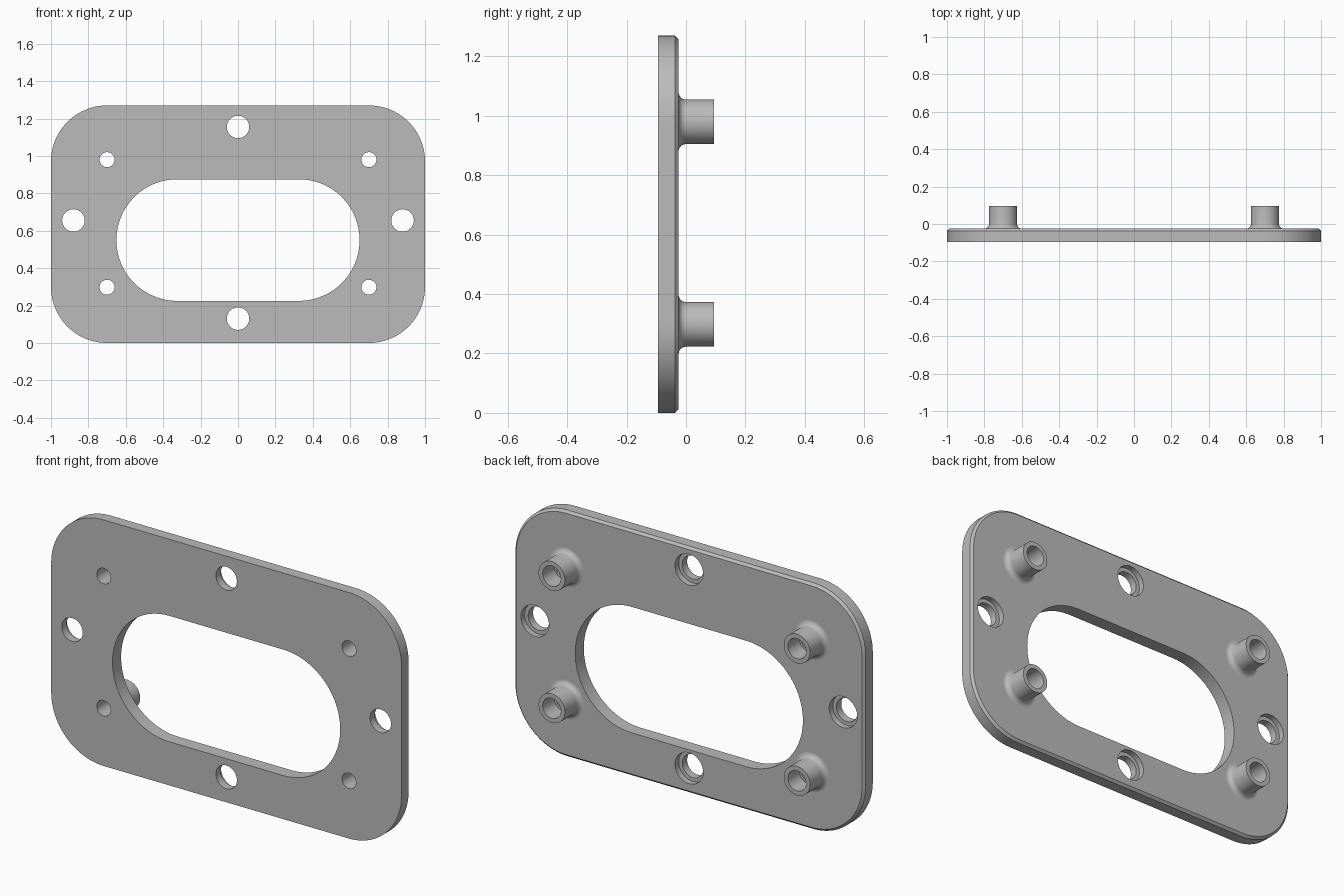
import bpy, bmesh
from math import pi, sin, cos

cube = bpy.data.objects.get("Cube")
if cube:
    bpy.data.objects.remove(cube, do_unlink=True)

FRONT, BACK, TIP = -0.095, -0.025, 0.095
HEIGHT = 1.27
BOSSES = [(x, z) for x in (-0.7, 0.7) for z in (0.298, 0.98)]
SCREWS = [(0, 0.13), (0, 1.155), (-0.88, 0.655), (0.88, 0.655)]

grey = bpy.data.materials.new("plain grey")
grey.use_nodes = True
grey.diffuse_color = (0.5, 0.5, 0.5, 1)
grey.node_tree.nodes["Principled BSDF"].inputs["Base Color"].default_value = (0.5, 0.5, 0.5, 1)


def rounded(half_w, half_h, r, cx=0, cz=0, steps=24):
    """Rounded rectangle outline in the xz plane."""
    pts = []
    for q, (sx, sz) in enumerate([(1, 1), (-1, 1), (-1, -1), (1, -1)]):
        for i in range(steps + 1):
            a = (q + i / steps) * pi / 2
            p = (cx + sx * (half_w - r) + r * cos(a), cz + sz * (half_h - r) + r * sin(a))
            if not pts or abs(p[0] - pts[-1][0]) + abs(p[1] - pts[-1][1]) > 1e-5:
                pts.append(p)
    if abs(pts[0][0] - pts[-1][0]) + abs(pts[0][1] - pts[-1][1]) < 1e-5:
        pts.pop()
    return pts


def loft(name, sections, closed=False):
    """Skin outlines given as (y, points); cap the ends or close into a ring."""
    bm = bmesh.new()
    loops = [[bm.verts.new((x, y, z)) for x, z in pts] for y, pts in sections]
    pairs = list(zip(loops, loops[1:]))
    if closed:
        pairs.append((loops[-1], loops[0]))
    else:
        bm.faces.new(loops[0])
        bm.faces.new(loops[-1])
    for a, b in pairs:
        for i in range(len(a)):
            j = (i + 1) % len(a)
            bm.faces.new((a[i], a[j], b[j], b[i]))
    bmesh.ops.recalc_face_normals(bm, faces=bm.faces)
    mesh = bpy.data.meshes.new(name)
    bm.to_mesh(mesh)
    bm.free()
    mesh.materials.append(grey)
    obj = bpy.data.objects.new(name, mesh)
    bpy.context.collection.objects.link(obj)
    return obj


def turned(name, centre, profile, closed=False):
    """Round part about a y-parallel axis from (radius, y) pairs."""
    return loft(name, [(y, rounded(r, r, r, *centre, steps=12)) for r, y in profile], closed)


def activate(obj):
    bpy.ops.object.select_all(action="DESELECT")
    obj.select_set(True)
    bpy.context.view_layer.objects.active = obj


def smooth(obj):
    activate(obj)
    bpy.ops.object.shade_smooth_by_angle(angle=0.5)


# Plate with a chamfered back rim
mid = HEIGHT / 2
outer = rounded(1, mid, 0.3, 0, mid)
inner = rounded(0.988, mid - 0.012, 0.288, 0, mid)
plate = loft("plate", [(FRONT, outer), (BACK - 0.012, outer), (BACK, inner)])

# Central slot, counterbored screw holes and boss holes
slot = rounded(0.65, 0.325, 0.325, 0, 0.55)
cutters = [loft("slot_cutter", [(-0.2, slot), (0.1, slot)])]
cutters += [turned("screw_cutter", c, [(0.06, -0.2), (0.06, BACK - 0.03), (0.08, BACK - 0.03), (0.08, 0.1)])
            for c in SCREWS]
cutters += [turned("boss_cutter", c, [(0.04, -0.2), (0.04, 0.1)]) for c in BOSSES]
activate(plate)
for cutter in cutters:
    cutter.hide_render = True
    cut = plate.modifiers.new("cut", "BOOLEAN")
    cut.operation = "DIFFERENCE"
    cut.solver = "EXACT"
    cut.object = cutter
    bpy.ops.object.modifier_apply(modifier=cut.name)
    bpy.data.objects.remove(cutter, do_unlink=True)
smooth(plate)

# Hollow bosses with a filleted foot and a stepped bore
fillet = [(0.1 - 0.025 * sin(a), BACK + 0.025 * (1 - cos(a))) for a in [i * pi / 12 for i in range(7)]]
bore = [(0.075, TIP), (0.052, TIP), (0.052, 0.0), (0.04, 0.0), (0.04, BACK)]
for x, z in BOSSES:
    side = "left" if x > 0 else "right"
    level = "upper" if z > mid else "lower"
    smooth(turned(f"{level}_{side}_boss", (x, z), fillet + bore, closed=True))
